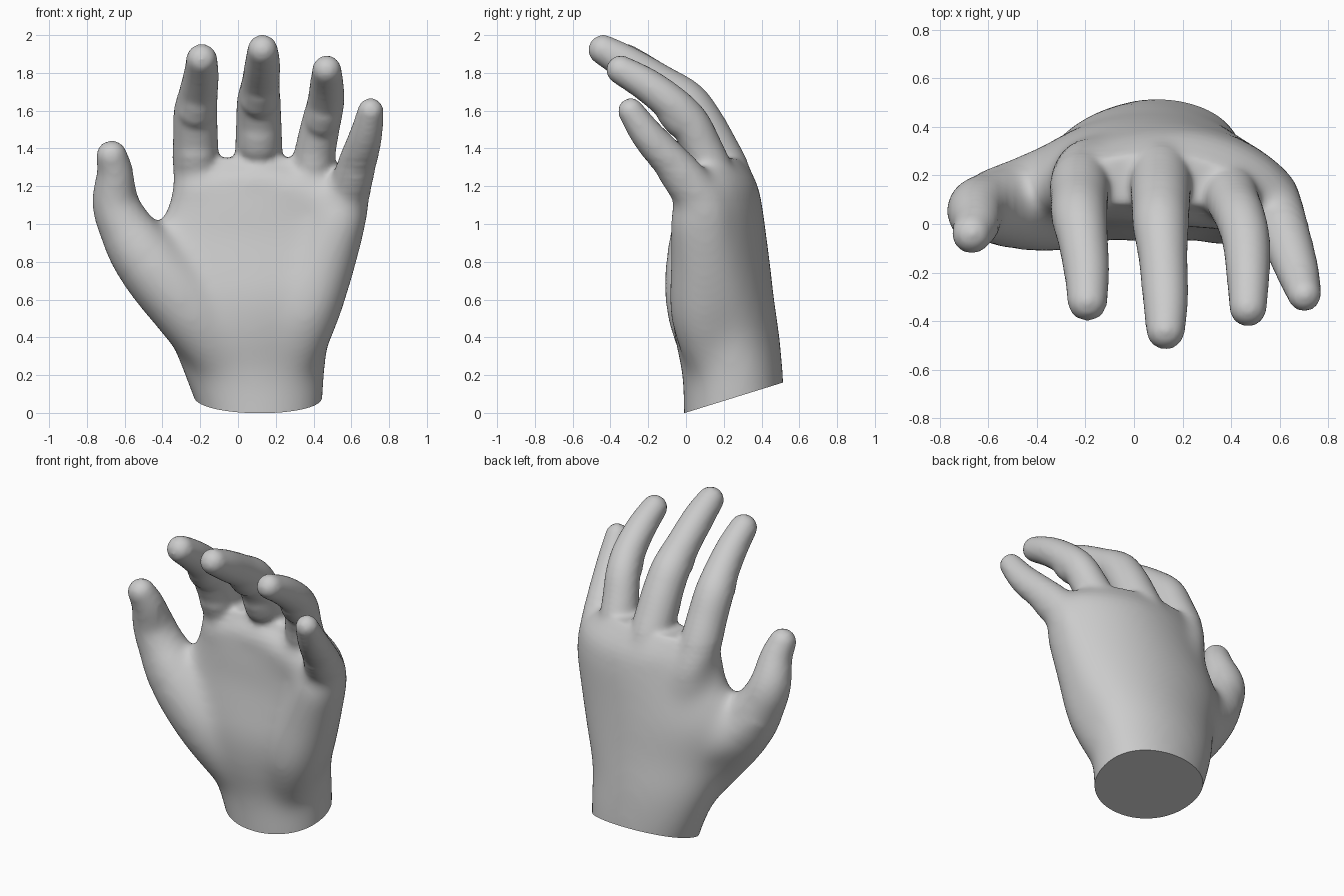
import bpy, bmesh, math
from mathutils import Vector

if "Cube" in bpy.data.objects:
    bpy.data.objects.remove(bpy.data.objects["Cube"])


def spline(pts, steps=8):
    """Smooth Catmull-Rom interpolation of tuples of any length."""
    pts = [pts[0]] + list(pts) + [pts[-1]]
    out = []
    for i in range(1, len(pts) - 2):
        a, b, c, d = pts[i - 1:i + 3]
        for k in range(steps):
            t = k / steps
            out.append(tuple(
                0.5 * (2 * q + (r - p) * t + (2 * p - 5 * q + 4 * r - s) * t * t
                       + (3 * q - p - 3 * r + s) * t ** 3)
                for p, q, r, s in zip(a, b, c, d)))
    return out + [pts[-1]]


def loft(bm, rings):
    """Skin a closed solid through a list of point loops."""
    loops = [[bm.verts.new(p) for p in ring] for ring in rings]
    n = len(loops[0])
    for a, b in zip(loops, loops[1:]):
        for i in range(n):
            j = (i + 1) % n
            bm.faces.new((a[i], a[j], b[j], b[i]))
    bm.faces.new(loops[0][::-1])
    bm.faces.new(loops[-1])


def tube(bm, pts, grow=0.006, sides=24):
    """Round-ended tube through (x, y, z, radius) points."""
    path = [(Vector(p[:3]), p[3] + grow) for p in spline(pts)]
    span = (path[-1][0] - path[0][0]).normalized()
    ref = Vector((0, 1, 0)) if abs(span.x) > 0.85 else Vector((1, 0, 0))
    rings = []

    def ring(c, r, t):
        u = t.cross(ref).normalized()
        v = t.cross(u)
        rings.append([c + r * (math.cos(a) * u + math.sin(a) * v)
                      for a in (2 * math.pi * i / sides for i in range(sides))])

    last = len(path) - 1
    for i, (c, r) in enumerate(path):
        t = (path[min(i + 1, last)][0] - path[max(i - 1, 0)][0]).normalized()
        if i == 0:
            for k in range(1, 7):
                a = math.pi / 2 * k / 7
                ring(c - t * r * math.cos(a), r * math.sin(a), t)
        ring(c, r, t)
        if i == last:
            for k in range(6, 0, -1):
                a = math.pi / 2 * k / 7
                ring(c + t * r * math.cos(a), r * math.sin(a), t)
    loft(bm, rings)


bm = bmesh.new()

# Wrist and palm: z, left, right, front, back, arch across the width
palm = [
    (-0.15, -0.18, 0.43, -0.01, 0.54, 0.0),
    (0.00, -0.21, 0.445, -0.015, 0.525, 0.0),
    (0.20, -0.285, 0.46, -0.02, 0.515, 0.0),
    (0.40, -0.36, 0.485, -0.06, 0.497, 0.02),
    (0.60, -0.41, 0.565, -0.075, 0.468, 0.05),
    (0.80, -0.47, 0.63, -0.045, 0.445, 0.08),
    (0.95, -0.44, 0.67, -0.02, 0.425, 0.10),
    (1.10, -0.37, 0.69, -0.01, 0.405, 0.11),
    (1.22, -0.345, 0.65, 0.02, 0.375, 0.10),
    (1.35, -0.31, 0.48, 0.08, 0.29, 0.06),
]
rings = []
for z, x0, x1, yf, yb, arch in spline(palm):
    ring = []
    for i in range(48):
        a = 2 * math.pi * i / 48
        u, v = math.cos(a), math.sin(a)
        bend = arch * u * u * (1 if u > 0 else 0.5)
        ring.append(Vector(((x0 + x1) / 2 + (x1 - x0) / 2 * u,
                            (yf + yb) / 2 + (yb - yf) / 2 * math.copysign(abs(v) ** 0.9, v)
                            - bend, z)))
    rings.append(ring)
loft(bm, rings)

# Fingers, from inside the palm to the tip
fingers = {
    "index": [(-0.08, 0.24, 0.75, 0.11), (-0.18, 0.235, 1.08, 0.125),
              (-0.22, 0.18, 1.28, 0.12), (-0.225, 0.105, 1.45, 0.114),
              (-0.225, 0.03, 1.59, 0.11), (-0.21, -0.07, 1.69, 0.098),
              (-0.195, -0.20, 1.79, 0.088), (-0.192, -0.318, 1.872, 0.077)],
    "middle": [(0.12, 0.28, 0.80, 0.12), (0.12, 0.262, 1.08, 0.13),
               (0.11, 0.222, 1.25, 0.122), (0.11, 0.15, 1.40, 0.12),
               (0.11, 0.075, 1.54, 0.115), (0.11, -0.005, 1.65, 0.11),
               (0.12, -0.14, 1.745, 0.096), (0.13, -0.315, 1.852, 0.088),
               (0.13, -0.438, 1.922, 0.075)],
    "ring": [(0.31, 0.24, 0.80, 0.12), (0.365, 0.215, 1.07, 0.12),
             (0.39, 0.145, 1.25, 0.112), (0.412, 0.085, 1.40, 0.103),
             (0.44, 0.02, 1.535, 0.098), (0.463, -0.075, 1.635, 0.093),
             (0.47, -0.21, 1.738, 0.084), (0.47, -0.346, 1.816, 0.072)],
    "little": [(0.46, 0.16, 0.80, 0.12), (0.555, 0.12, 1.03, 0.122),
               (0.592, 0.045, 1.18, 0.112), (0.635, -0.08, 1.33, 0.096),
               (0.678, -0.207, 1.475, 0.081), (0.702, -0.292, 1.598, 0.064)],
}
for points in fingers.values():
    tube(bm, points)

# Soft pads on the palm side of each finger segment
for points in fingers.values():
    n = len(points)
    for a in ((n - 6, n - 4) if n > 6 else (n - 4,)):
        tube(bm, [(p[0] * 0.7 + q[0] * 0.3, p[1] * 0.7 + q[1] * 0.3 - 0.02,
                   p[2] * 0.7 + q[2] * 0.3 - 0.015, p[3] * 0.9)
                  for p, q in ((points[a], points[a + 1]), (points[a + 1], points[a]))])

# Thumb with its fleshy base
tube(bm, [(-0.06, 0.16, 0.28, 0.17), (-0.26, 0.09, 0.55, 0.192),
          (-0.47, 0.075, 0.80, 0.182), (-0.597, 0.07, 0.99, 0.138),
          (-0.648, 0.055, 1.12, 0.118), (-0.651, 0.00, 1.27, 0.092),
          (-0.669, -0.04, 1.36, 0.077)])

# Web of flesh between thumb and index finger
tube(bm, [(-0.10, 0.20, 0.58, 0.20), (-0.29, 0.19, 0.69, 0.15),
          (-0.44, 0.15, 0.77, 0.135), (-0.57, 0.10, 0.91, 0.125)])

# Heel of the palm on the little-finger side
tube(bm, [(0.27, 0.16, 0.24, 0.14), (0.35, 0.10, 0.52, 0.18),
          (0.45, 0.09, 0.80, 0.17), (0.535, 0.055, 1.02, 0.14)])

# Pads under the fingers
tube(bm, [(-0.22, 0.13, 1.16, 0.11), (0.10, 0.13, 1.20, 0.13),
          (0.38, 0.10, 1.14, 0.125), (0.55, 0.05, 1.07, 0.115)])

bmesh.ops.recalc_face_normals(bm, faces=bm.faces)
mesh = bpy.data.meshes.new("hand")
bm.to_mesh(mesh)
bm.free()
hand = bpy.data.objects.new("hand", mesh)
bpy.context.collection.objects.link(hand)

# Fuse everything into one soft skin
fuse = hand.modifiers.new("fuse", 'REMESH')
fuse.mode = 'VOXEL'
fuse.voxel_size = 0.016
soften = hand.modifiers.new("soften", 'SMOOTH')
soften.factor = 0.5
soften.iterations = 10
deps = bpy.context.evaluated_depsgraph_get()
skin = bpy.data.meshes.new_from_object(hand.evaluated_get(deps))
hand.modifiers.clear()

bm = bmesh.new()
bm.from_mesh(skin)


def depth(co):
    """Distance inside the palm, away from fingers and thumb."""
    return min(1.34 - co.z, co.x + 0.56 + max(0, 0.98 - co.z))


# Melt the mounds of the palm together, fading out towards the fingers
for level in range(7):
    soft = [v for v in bm.verts if v.co.z > -0.1 and depth(v.co) > level * 0.035]
    for _ in range(8):
        bmesh.ops.smooth_vert(bm, verts=soft, factor=0.5, use_axis_x=True,
                              use_axis_y=True, use_axis_z=True)

# Slanted flat cut across the wrist
cut = bmesh.ops.bisect_plane(
    bm, geom=bm.verts[:] + bm.edges[:] + bm.faces[:],
    plane_co=(0, -0.005, 0), plane_no=(0, 0.31, -1), clear_outer=True)
rim = [e for e in cut["geom_cut"] if isinstance(e, bmesh.types.BMEdge)]
bmesh.ops.holes_fill(bm, edges=rim, sides=0)
bmesh.ops.recalc_face_normals(bm, faces=bm.faces)
bm.to_mesh(skin)
bm.free()
hand.data = skin

grey = bpy.data.materials.new("plain grey")
grey.diffuse_color = (0.6, 0.6, 0.6, 1)
grey.use_nodes = True
grey.node_tree.nodes["Principled BSDF"].inputs["Base Color"].default_value = grey.diffuse_color
skin.materials.clear()
skin.materials.append(grey)

bpy.context.view_layer.objects.active = hand
hand.select_set(True)
bpy.ops.object.shade_smooth_by_angle(angle=math.radians(40))
